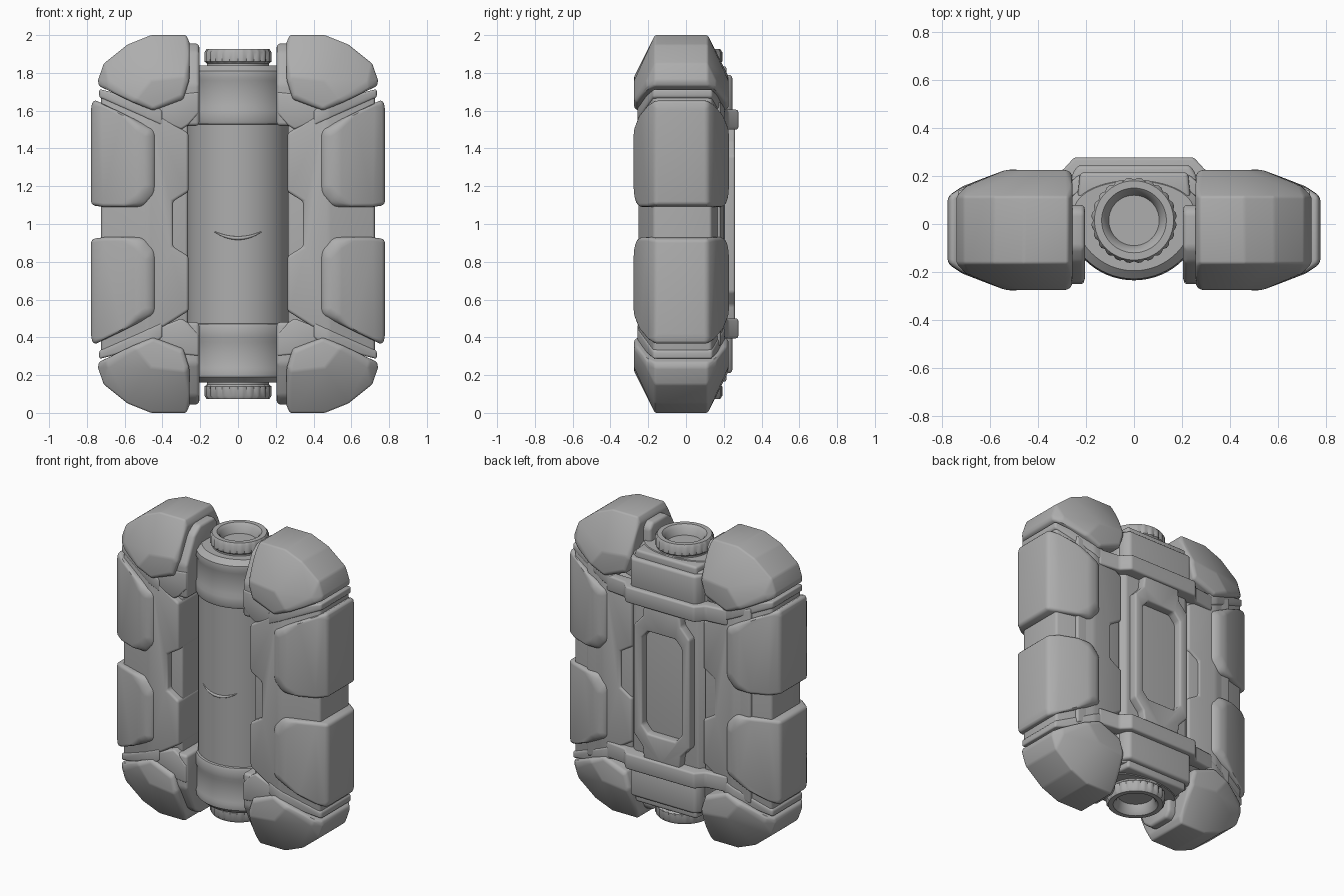
import bpy, bmesh, math
from mathutils import Vector

cube = bpy.data.objects.get("Cube")
if cube:
    bpy.data.objects.remove(cube, do_unlink=True)

grey = bpy.data.materials.new("plain_grey")
grey.use_nodes = True
grey.diffuse_color = (0.42, 0.42, 0.42, 1)
grey.node_tree.nodes["Principled BSDF"].inputs["Base Color"].default_value = (0.42, 0.42, 0.42, 1)


def finish(name, bm, bevel=0.0, mirror="", zc=1.0):
    """Round the edges, then mirror the part across x and/or z = zc."""
    bmesh.ops.recalc_face_normals(bm, faces=bm.faces[:])
    if bevel:
        sharp = [e for e in bm.edges if e.calc_face_angle(0) > math.radians(14)]
        bmesh.ops.bevel(bm, geom=sharp, offset=bevel, segments=3, profile=0.5,
                        affect='EDGES', clamp_overlap=True)
    if mirror:
        bmesh.ops.translate(bm, verts=bm.verts[:], vec=(0, 0, -zc))
    mesh = bpy.data.meshes.new(name)
    bm.to_mesh(mesh)
    bm.free()
    obj = bpy.data.objects.new(name, mesh)
    bpy.context.collection.objects.link(obj)
    mesh.materials.append(grey)
    if mirror:
        obj.location.z = zc
        mod = obj.modifiers.new("Mirror", 'MIRROR')
        mod.use_axis = ("x" in mirror, False, "z" in mirror)
    bpy.ops.object.select_all(action='DESELECT')
    obj.select_set(True)
    bpy.context.view_layer.objects.active = obj
    bpy.ops.object.shade_smooth_by_angle(angle=math.radians(35))
    return obj


def hull(name, layers, bevel, yc=-0.025, **kw):
    """Convex shell; each layer is (half depth, outline in x and z)."""
    bm = bmesh.new()
    for half, outline in layers:
        for x, z in outline:
            for s in (-1, 1):
                bm.verts.new((x, yc + s * half, z))
    bmesh.ops.convex_hull(bm, input=bm.verts[:])
    loose = [v for v in bm.verts if not v.link_faces]
    bmesh.ops.delete(bm, geom=loose, context='VERTS')
    bmesh.ops.dissolve_limit(bm, angle_limit=math.radians(5),
                             verts=bm.verts[:], edges=bm.edges[:])
    return finish(name, bm, bevel, **kw)


def prism(name, axis, outline, lo, hi, bevel, taper=None, **kw):
    """Extrude an outline along an axis; taper narrows the depth outboard."""
    bm = bmesh.new()
    k = "xyz".index(axis)

    def place(point, depth):
        co = list(point)
        co.insert(k, depth)
        return co

    face = bm.faces.new([bm.verts.new(place(p, lo)) for p in outline])
    new = bmesh.ops.extrude_face_region(bm, geom=[face])["geom"]
    bmesh.ops.translate(bm, verts=[v for v in new if isinstance(v, bmesh.types.BMVert)],
                        vec=Vector(place((0, 0), hi - lo)))
    if "x" in kw.get("mirror", ""):
        seam = [f for f in bm.faces if all(abs(v.co.x) < 1e-4 for v in f.verts)]
        bmesh.ops.delete(bm, geom=seam, context='FACES_ONLY')
    if taper:
        start, rate = taper
        bmesh.ops.bisect_plane(bm, geom=bm.verts[:] + bm.edges[:] + bm.faces[:],
                               plane_co=(start, 0, 0), plane_no=(1, 0, 0))
        for v in bm.verts:
            v.co.y *= 1 - rate * max(0, v.co.x - start)
    return finish(name, bm, bevel, **kw)


def lathe(name, profile, yc, steps=64, ribs=0, back=1.0, **kw):
    """Spin (radius, z) pairs; ribs notches the widest wall, back flattens the rear."""
    bm = bmesh.new()
    widest = max(r for r, z in profile)
    rings = []
    for r, z in profile:
        ring = []
        for i in range(steps):
            a = math.tau * i / steps
            q = r - 0.008 if ribs and r == widest and i % ribs == 0 else r
            y = q * math.sin(a)
            ring.append(bm.verts.new((q * math.cos(a), yc + y * (back if y > 0 else 1), z)))
        rings.append(ring)
    for low, up in zip(rings, rings[1:]):
        for i in range(steps):
            j = (i + 1) % steps
            bm.faces.new((low[i], low[j], up[j], up[i]))
    bm.faces.new(rings[0])
    bm.faces.new(rings[-1])
    return finish(name, bm, **kw)


def flip(points):
    """Close a half outline by reflecting its first coordinate."""
    return points + [(-a, b) for a, b in reversed(points)]


# Central canister with its collars and ribbed end caps
RADIUS, CENTRE = 0.272, 0.055
lathe("canister", [(RADIUS, 0.3), (RADIUS, 1.7)], CENTRE, back=0.5)
lathe("collar", [(0.265, 1.525), (0.284, 1.53), (0.29, 1.545), (0.29, 1.60), (0.282, 1.625),
                 (0.282, 1.76), (0.288, 1.775), (0.284, 1.81), (0.25, 1.84)],
      CENTRE, back=0.5, mirror="z")
lathe("end_cap", [(0.165, 1.78), (0.165, 1.85), (0.178, 1.86), (0.178, 1.91), (0.165, 1.927),
                  (0.135, 1.927), (0.118, 1.91), (0.105, 1.865)], 0.015,
      steps=72, ribs=3, mirror="z")

# Curved mark on the front of the canister
curve = bpy.data.curves.new("front_mark", 'CURVE')
curve.dimensions = '3D'
curve.bevel_depth = 0.009
spline = curve.splines.new('POLY')
count = 17
spline.points.add(count - 1)
for i, p in enumerate(spline.points):
    t = 2 * i / (count - 1) - 1
    x = 0.125 * t
    p.co = (x, CENTRE - math.sqrt(RADIUS ** 2 - x * x), 0.925 + 0.035 * t * t, 1)
    p.radius = 1.05 - 0.8 * t * t
curve.materials.append(grey)
bpy.context.collection.objects.link(bpy.data.objects.new("front_mark", curve))

# Back housing, end blocks, straps and grip frame
prism("back_housing", "z", flip([(0.27, 0.0), (0.27, 0.17), (0.23, 0.205)]), 0.2, 1.8, 0.01)
prism("back_end_block", "z", flip([(0.21, 0.02), (0.262, 0.08), (0.262, 0.20), (0.235, 0.245)]),
      1.58, 1.79, 0.018, mirror="z")
prism("back_end_step", "z", flip([(0.2, 0.05), (0.235, 0.12), (0.225, 0.215)]),
      1.75, 1.835, 0.015, mirror="z")
prism("back_strap", "z", flip([(0.46, 0.15), (0.44, 0.205), (0.30, 0.222), (0.25, 0.277)]),
      1.50, 1.605, 0.012, mirror="z")
grip = [(0, 1.52), (0.13, 1.52), (0.14, 1.43), (0.205, 1.36), (0.205, 0.64), (0.14, 0.57),
        (0.13, 0.48), (0, 0.48), (0, 0.66), (0.10, 0.66), (0.145, 0.71), (0.145, 1.29),
        (0.10, 1.34), (0, 1.34)]
prism("back_grip_frame", "y", grip, 0.18, 0.26, 0.012, mirror="x")

# Side pods: inner core and notched shell
prism("pod_core", "y", [(0.265, 0.45), (0.6, 0.35), (0.6, 1.65), (0.265, 1.55)],
      -0.205, 0.185, 0.015, mirror="x")
shell = [(0.262, 1.48), (0.262, 1.17), (0.345, 1.12), (0.345, 0.88), (0.262, 0.83),
         (0.262, 0.54), (0.45, 0.42), (0.725, 0.30), (0.725, 1.70), (0.45, 1.60)]
prism("pod_shell", "y", shell, -0.252, 0.198, 0.015, taper=(0.48, 1.3), mirror="x")

# Brackets reaching up beside the canister, with a foot under the corner guard
bracket = [(-0.245, 1.52), (-0.245, 1.74), (-0.16, 1.91), (-0.10, 1.955), (0.05, 1.955),
           (0.08, 1.92), (0.08, 1.52)]
prism("pod_bracket", "x", bracket, 0.205, 0.30, 0.018, mirror="xz")
foot = [(0.208, 1.70), (0.40, 1.68), (0.45, 1.56), (0.30, 1.50), (0.262, 1.525), (0.208, 1.585)]
prism("bracket_foot", "y", foot, -0.25, 0.08, 0.012, mirror="xz")

# Raised band between each corner guard and side pad
band = [(0.40, 1.52), (0.735, 1.67), (0.735, 1.715), (0.45, 1.64), (0.40, 1.60)]
prism("pod_band", "y", band, -0.256, 0.204, 0.012, taper=(0.48, 1.25), mirror="xz")

# Side pads
hull("side_pad", [
    (0.252, [(0.53, 1.14), (0.475, 1.20), (0.475, 1.475), (0.53, 1.51)]),
    (0.225, [(0.50, 1.09), (0.435, 1.16), (0.435, 1.50), (0.61, 1.585), (0.61, 1.09)]),
    (0.182, [(0.715, 1.09), (0.71, 1.635)]),
    (0.14, [(0.778, 1.10), (0.765, 1.66), (0.778, 1.62)]),
], 0.02, mirror="xz", zc=1.01)

# Corner guards
hull("corner_guard", [
    (0.25, [(0.28, 1.75), (0.30, 1.68), (0.45, 1.615), (0.54, 1.66), (0.46, 1.76), (0.28, 1.78)]),
    (0.235, [(0.258, 1.76), (0.29, 1.66), (0.45, 1.60), (0.56, 1.645)]),
    (0.185, [(0.70, 1.715), (0.69, 1.76), (0.50, 1.89), (0.256, 1.90)]),
    (0.14, [(0.275, 2.0), (0.46, 2.0), (0.585, 1.95), (0.71, 1.85), (0.742, 1.76), (0.735, 1.73),
            (0.256, 1.96)]),
], 0.02, mirror="xz")
